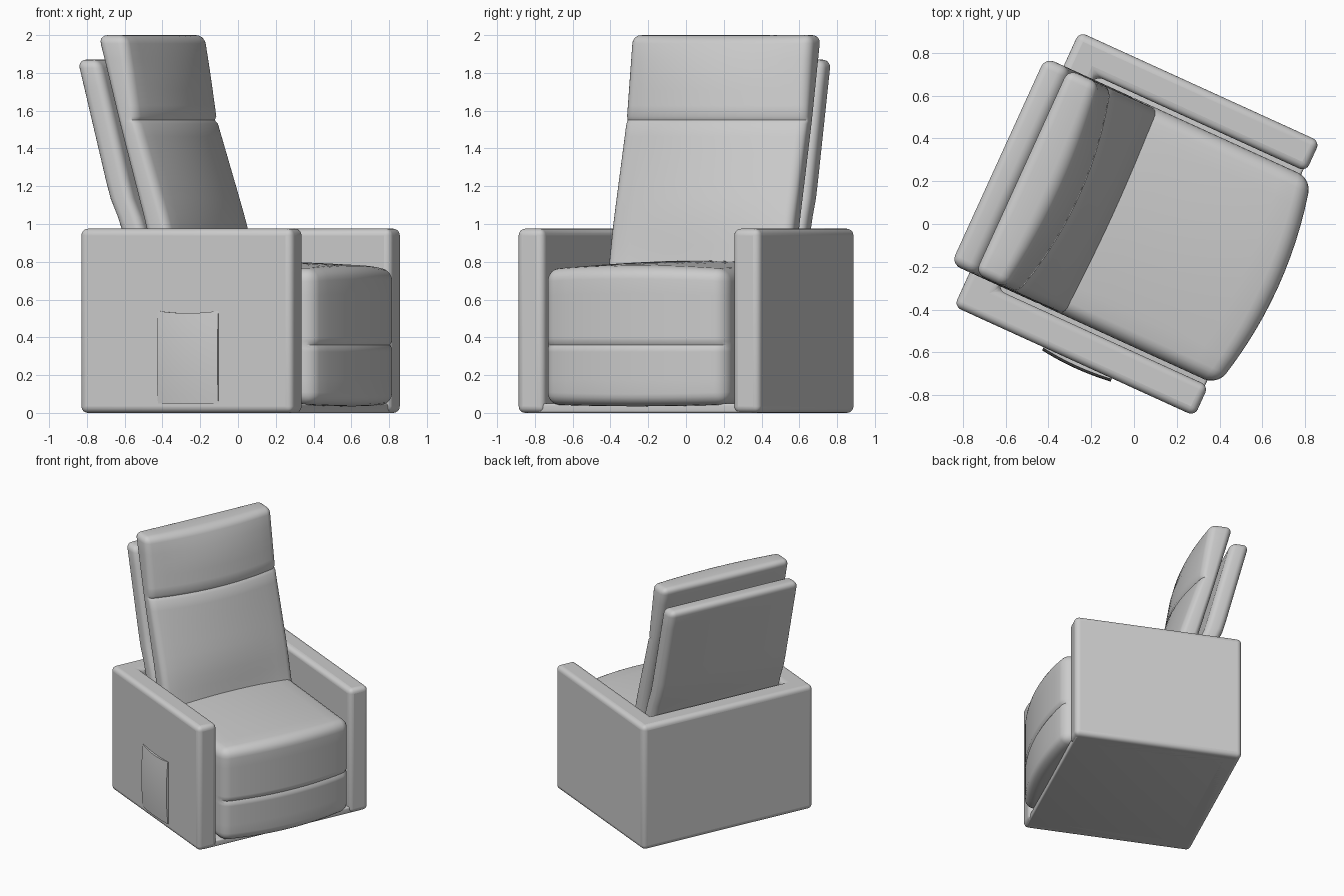
import bpy, bmesh
from math import radians
from mathutils import Matrix, Vector

if "Cube" in bpy.data.objects:
    bpy.data.objects.remove(bpy.data.objects["Cube"])

# Built facing +x (u = depth, v = width), then turned to its final angle
TURN = Matrix.Rotation(radians(-24.5), 4, 'Z')
VC = 0.006  # centre line offset


def interp(pts, z):
    if z <= pts[0][0]:
        return pts[0][1]
    for (a, p), (b, q) in zip(pts, pts[1:]):
        if z <= b:
            return p + (q - p) * (z - a) / (b - a)
    return pts[-1][1]


def finish(name, bm, warp=None):
    for vert in bm.verts:
        if warp:
            vert.co = warp(*vert.co)
        vert.co.y += VC
    bm.transform(TURN)
    bmesh.ops.recalc_face_normals(bm, faces=bm.faces)
    me = bpy.data.meshes.new(name)
    bm.to_mesh(me)
    bm.free()
    ob = bpy.data.objects.new(name, me)
    bpy.context.collection.objects.link(ob)
    bpy.ops.object.select_all(action='DESELECT')
    ob.select_set(True)
    bpy.context.view_layer.objects.active = ob
    bpy.ops.object.shade_smooth_by_angle(angle=radians(35))
    return ob


def rounded_box(name, lo, hi, r, warp=None, cuts=(0, 0, 0), seams=()):
    lo, hi = Vector(lo), Vector(hi)
    bm = bmesh.new()
    bmesh.ops.create_cube(bm, size=1)
    for vert in bm.verts:
        vert.co = Vector([(lo[i] + hi[i]) / 2 + vert.co[i] * (hi[i] - lo[i]) for i in range(3)])
    bmesh.ops.bevel(bm, geom=bm.edges[:], offset=r, segments=5, profile=0.5, affect='EDGES')
    planes = [(i, lo[i] + r + (hi[i] - lo[i] - 2 * r) * k / cuts[i])
              for i in range(3) for k in range(1, cuts[i])]
    planes += [(2, s + d) for s in seams for d in (-0.02, 0, 0.02)]
    for axis, pos in planes:
        co, no = Vector((0, 0, 0)), Vector((0, 0, 0))
        co[axis], no[axis] = pos, 1
        bmesh.ops.bisect_plane(bm, geom=bm.verts[:] + bm.edges[:] + bm.faces[:],
                               plane_co=co, plane_no=no)
    return finish(name, bm, warp)


def notch(z, seam, depth):
    return depth * max(0, 1 - abs(z - seam) / 0.02)


# Arms and rear wall as one U-shaped shell
bm = bmesh.new()
outline = [(0.63, -0.705), (0.63, -0.55), (-0.45, -0.55), (-0.45, 0.55),
           (0.63, 0.55), (0.63, 0.705), (-0.605, 0.705), (-0.605, -0.705)]
face = bm.faces.new([bm.verts.new((u, v, 0.0)) for u, v in outline])
ext = bmesh.ops.extrude_face_region(bm, geom=[face])
for g in ext['geom']:
    if isinstance(g, bmesh.types.BMVert):
        g.co.z = 0.975
shell = finish("arm_shell", bm)
bev = shell.modifiers.new("soft_edges", 'BEVEL')
bev.width, bev.segments = 0.035, 5
bev.limit_method = 'ANGLE'

# Floor closing the underside
rounded_box("base_floor", (-0.58, -0.66, 0.0), (0.615, 0.66, 0.05), 0.012)


# Seat with crowned top and bowed front
def seat_warp(u, v, z):
    bow = 1 - (v / 0.53) ** 2
    front = max(0, min(1, (u + 0.1) / 0.76))
    lift = max(0, (z - 0.4) / 0.36)
    nu = u + 0.07 * bow * front ** 2
    if u > 0.6:
        nu -= notch(z, 0.36, 0.012)
    nz = z + 0.035 * bow * lift * (1 - 0.5 * front ** 3)
    nz += 0.012 * (1 - front) * lift
    if z < 0.12:
        nz += 0.01 * (1 - bow)
    return Vector((nu, v, nz))


rounded_box("seat", (-0.3, -0.53, 0.035), (0.665, 0.53, 0.76), 0.065,
            seat_warp, (10, 12, 8), (0.36,))

# Back cushion with headrest seam
FRONT = [(0.6, -0.075), (0.78, -0.125), (1.0, -0.18), (1.55, -0.358), (2.0, -0.425)]
REAR = [(0.6, -0.22), (1.0, -0.315), (1.5, -0.455), (2.0, -0.59)]
BULGE = [(0.7, 0.01), (1.1, 0.06), (1.5, 0.075), (1.6, 0.075), (1.8, 0.07), (2.0, 0.035)]


def back_warp(u, v, z):
    f, b = interp(FRONT, z), interp(REAR, z)
    t = (u + 0.08) / 0.16
    nu = b + (f - b) * t + t * interp(BULGE, z) * (1 - (v / 0.525) ** 2)
    if t > 0.7:
        nu -= notch(z, 1.55, 0.012)
    return Vector((nu, v, z))


rounded_box("back_cushion", (-0.08, -0.525, 0.6), (0.08, 0.525, 2.0), 0.045,
            back_warp, (1, 12, 16), (1.55,))

# Padded panel behind the back cushion
PANEL = [(0.6, -0.34), (1.0, -0.46), (1.15, -0.525), (1.87, -0.71)]
rounded_box("rear_panel", (0, -0.53, 0.6), (0.135, 0.53, 1.87), 0.045,
            lambda u, v, z: Vector((interp(PANEL, z) + u, v, z)), (1, 1, 12))

# Bulged side pocket on one arm
bm = bmesh.new()
bmesh.ops.create_grid(bm, x_segments=12, y_segments=12, size=1)
rim = [e for e in bm.edges if e.is_boundary]
side = bmesh.ops.extrude_edge_only(bm, edges=rim)['geom']
inner = {g for g in side if isinstance(g, bmesh.types.BMVert)}
for vert in bm.verts:
    s, t = vert.co.x, vert.co.y
    out = -0.68 if vert in inner else -0.709 - 0.012 * (1 - s * s) - 0.012 * (1 - t * t)
    z = 0.295 + 0.245 * t - (0.012 * (1 - s * s) if t > 0 else 0) * t
    vert.co = (0.03 + 0.176 * s, out, z)
finish("side_pocket", bm)
